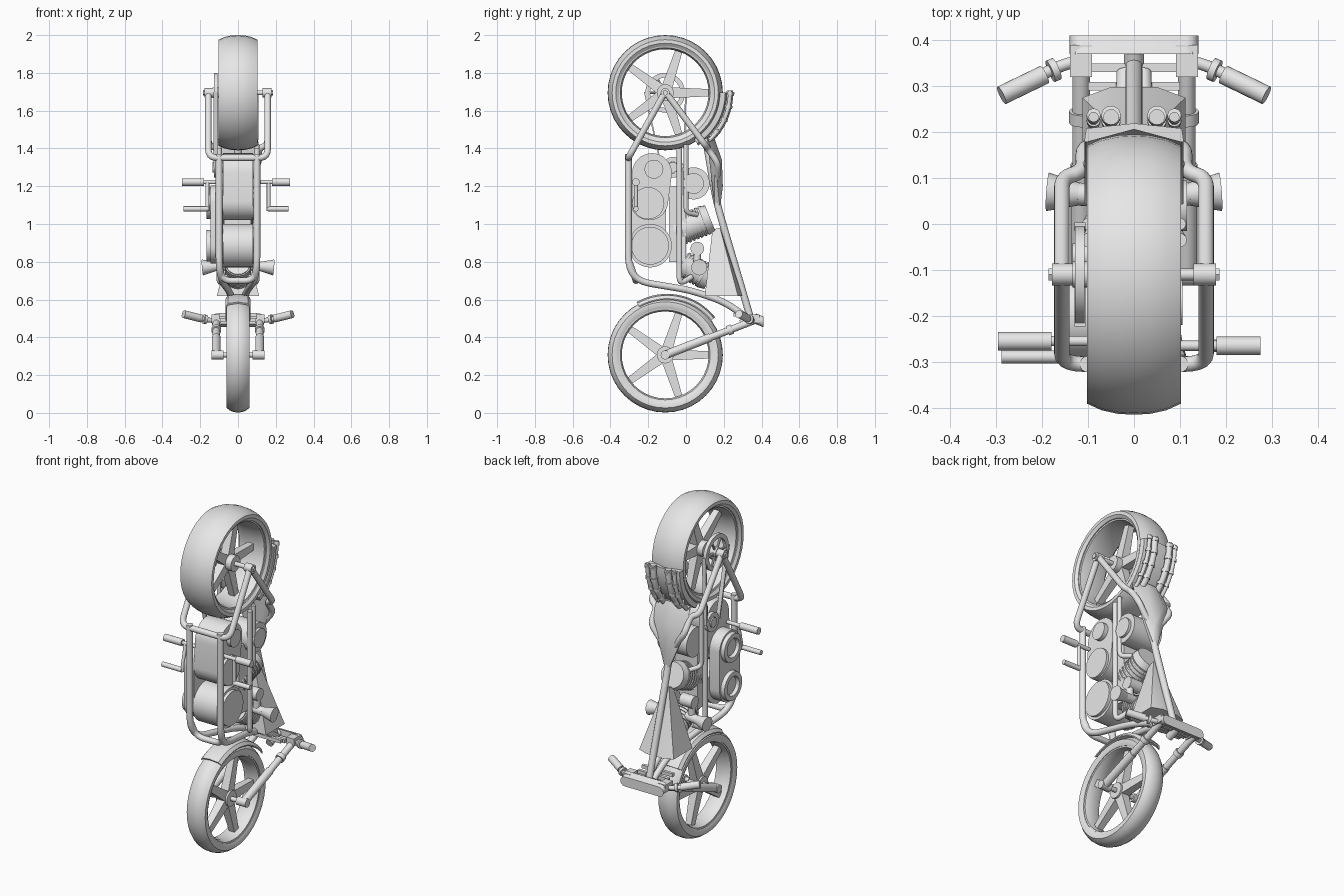
import bpy, bmesh
from math import sin, cos, radians, pi, tau
from mathutils import Vector, Matrix

if "Cube" in bpy.data.objects:
    bpy.data.objects.remove(bpy.data.objects["Cube"])

GREY = (0.8, 0.8, 0.8, 1)
mat = bpy.data.materials.new("plain_grey")
mat.use_nodes = True
mat.diffuse_color = GREY
mat.node_tree.nodes["Principled BSDF"].inputs["Base Color"].default_value = GREY
made = []


def finish(name, bm):
    bmesh.ops.recalc_face_normals(bm, faces=bm.faces)
    me = bpy.data.meshes.new(name)
    bm.to_mesh(me)
    bm.free()
    me.materials.append(mat)
    ob = bpy.data.objects.new(name, me)
    bpy.context.collection.objects.link(ob)
    made.append(ob)
    return ob


def cyl(name, a, b, r, r2=None, seg=20):
    a, b = Vector(a), Vector(b)
    d = b - a
    m = Matrix.Translation((a + b) / 2) @ d.to_track_quat("Z", "Y").to_matrix().to_4x4()
    bm = bmesh.new()
    bmesh.ops.create_cone(bm, cap_ends=True, segments=seg, radius1=r,
                          radius2=r if r2 is None else r2, depth=d.length, matrix=m)
    return finish(name, bm)


def tube(name, pts, r, bend=0.05):
    """Swept round tube with filleted corners."""
    P = [Vector(p) for p in pts]
    path = [P[0]]
    for q, p, n in zip(P, P[1:], P[2:]):
        u = p + (q - p).normalized() * min(bend, (q - p).length * 0.45)
        v = p + (n - p).normalized() * min(bend, (n - p).length * 0.45)
        for k in range(6):
            t = k / 5
            path.append(u * (1 - t) ** 2 + p * 2 * t * (1 - t) + v * t * t)
    path.append(P[-1])
    cu = bpy.data.curves.new(name + "_path", "CURVE")
    cu.dimensions = "3D"
    cu.bevel_depth, cu.bevel_resolution, cu.use_fill_caps = r, 6, True
    sp = cu.splines.new("POLY")
    sp.points.add(len(path) - 1)
    for pt, co in zip(sp.points, path):
        pt.co = (*co, 1)
    tmp = bpy.data.objects.new("path_helper", cu)
    bpy.context.collection.objects.link(tmp)
    me = bpy.data.meshes.new_from_object(
        tmp.evaluated_get(bpy.context.evaluated_depsgraph_get()))
    bpy.data.objects.remove(tmp)
    bm = bmesh.new()
    bm.from_mesh(me)
    bmesh.ops.remove_doubles(bm, verts=bm.verts, dist=1e-5)
    return finish(name, bm)


def ring(name, profile, y, z, start=0, sweep=360, seg=40):
    """Revolve a closed (radius, x) profile about the x axis through y, z."""
    bm = bmesh.new()
    a = radians(start)
    vs = [bm.verts.new((x, y + r * cos(a), z + r * sin(a))) for r, x in profile]
    es = [bm.edges.new((v, vs[i - 1])) for i, v in enumerate(vs)]
    if sweep < 360:
        cap = bm.faces.new(vs)
        bmesh.ops.spin(bm, geom=[cap], cent=(0, y, z), axis=(1, 0, 0),
                       angle=radians(sweep), steps=seg)
    else:
        bmesh.ops.spin(bm, geom=vs + es, cent=(0, y, z), axis=(1, 0, 0), angle=tau, steps=seg)
        bmesh.ops.remove_doubles(bm, verts=bm.verts, dist=1e-4)
    return finish(name, bm)


def hull(name, pts):
    bm = bmesh.new()
    for p in pts:
        bm.verts.new(p)
    bmesh.ops.convex_hull(bm, input=bm.verts)
    bmesh.ops.dissolve_limit(bm, angle_limit=0.02, verts=bm.verts, edges=bm.edges)
    return finish(name, bm)


def box(name, lo, hi):
    return hull(name, [(x, y, z) for x in (lo[0], hi[0]) for y in (lo[1], hi[1])
                       for z in (lo[2], hi[2])])


def capsule(name, circles, x0, x1, seg=32):
    """Rounded block wrapped around (y, z, radius) circles."""
    return hull(name, [(x, y + r * cos(tau * k / seg), z + r * sin(tau * k / seg))
                       for y, z, r in circles for k in range(seg) for x in (x0, x1)])


# Wheels
WY = -0.11
for tag, wz, w in (("rear", 1.695, 0.102), ("front", 0.307, 0.06)):
    half = [(0.246, 0.88), (0.262, 1), (0.281, 1), (0.295, 0.7), (0.303, 0.35)]
    ring(tag + "_tyre", [(r, -w * x) for r, x in half] + [(0.305, 0)]
         + [(r, w * x) for r, x in half[::-1]], WY, wz)
    ring(tag + "_rim", [(0.255, -w * 0.85), (0.238, -w * 0.8), (0.23, -w * 0.4),
                        (0.23, w * 0.4), (0.238, w * 0.8), (0.255, w * 0.85)], WY, wz)
    for k in range(5):
        a = tau * k / 5
        hull(tag + "_spoke", [(x * s, WY + r * cos(a) - h * sin(a), wz + r * sin(a) + h * cos(a))
                              for r, g, x in ((0.02, 0.029, 0.026), (0.236, 0.019, 0.018))
                              for h in (-g, g) for s in (-1, 1)])
    cyl(tag + "_hub", (-w * 0.6, WY, wz), (w * 0.6, WY, wz), 0.045)
    cyl(tag + "_axle", (-0.13, WY, wz), (0.13, WY, wz), 0.013)
    for s in (-1, 1):
        a, b = (0.13, 0.178) if tag == "rear" else (0.078, 0.14)
        cyl(tag + "_axle_cap", (s * a, WY, wz), (s * b, WY, wz), 0.024)
        if tag == "rear":
            cyl("axle_nut", (s * b, WY, wz), (s * 0.186, WY, wz), 0.015, seg=6)

# Fenders and tail pipes
ring("front_fender", [(0.298, -0.066), (0.315, -0.052), (0.323, 0), (0.315, 0.052),
                      (0.298, 0.066), (0.292, 0.064), (0.306, 0.046), (0.314, 0),
                      (0.306, -0.046), (0.292, -0.064)], WY + 0.01, 0.307, 38, 82, 16)
ring("rear_fender", [(0.29, -0.108), (0.318, -0.104), (0.329, 0), (0.318, 0.104), (0.29, 0.108),
                     (0.288, 0.104), (0.316, 0), (0.288, -0.104)], WY, 1.695, -58, 58, 14)
for x, r in ((-0.088, 0.011), (-0.05, 0.017), (0.05, 0.017), (0.088, 0.011)):
    arc = [(x, WY + 0.343 * cos(radians(d)), 1.695 + 0.343 * sin(radians(d)))
           for d in range(-50, 3, 4)]
    tube("tail_pipe", arc, r)
    for p in arc[::3]:
        cyl("pipe_collar", p, Vector(p) + Vector((0, 0.004, 0.018)), r + 0.004, seg=16)

# Main frame and swingarm
for s in (-1, 1):
    tube("frame_rail", [(s * 0.1, -0.305, 1.37), (s * 0.1, -0.305, 0.77), (s * 0.085, -0.25, 0.695),
                        (s * 0.05, 0.02, 0.65), (s * 0.025, 0.2, 0.59), (s * 0.02, 0.33, 0.5)],
         0.018, 0.07)
    tube("rear_stay", [(s * 0.157, WY, 1.7), (s * 0.157, 0.1, 1.42), (s * 0.11, 0.115, 1.4),
                       (s * 0.11, 0.17, 1.32), (s * 0.02, 0.16, 1.2)], 0.017, 0.035)
tube("rear_hoop", [(0.157, WY, 1.7), (0.157, -0.305, 1.35), (-0.157, -0.305, 1.35),
                   (-0.157, WY, 1.7)], 0.017, 0.05)
tube("lower_cross_tube", [(0.1, -0.3, 0.8), (0.085, -0.265, 0.7), (-0.085, -0.265, 0.7),
                          (-0.1, -0.3, 0.8)], 0.017, 0.05)
tube("backbone", [(0, 0.345, 0.49), (0, 0.16, 1.12), (0, 0.11, 1.42)], 0.019, 0.1)
cyl("steering_neck", (0, 0.29, 0.47), (0, 0.38, 0.503), 0.022)

# Fuel tank and seat
hull("fuel_tank", [(s * x, y, z) for s in (-1, 1) for x, y, z in
                   ((0.112, 0.275, 0.62), (0.05, 0.298, 0.62), (0.112, 0.1, 0.62),
                    (0.015, 0.14, 0.97), (0.015, 0.18, 0.98))])
hull("seat", [(s * x, y, z) for s in (-1, 1) for x, y, z in
              ((0.105, 0.11, 1.46), (0.03, 0.145, 1.47), (0.115, 0.15, 1.36), (0.05, 0.19, 1.34),
               (0.02, 0.195, 1.2), (0.07, 0.15, 1.24), (0.01, 0.18, 1.08), (0.01, 0.15, 1.1))])

# Front barrels, with flat end covers
capsule("lower_barrel", [(-0.19, 0.885, 0.115)], -0.08, 0.08)
capsule("upper_barrel", [(-0.195, 1.12, 0.1), (-0.18, 1.27, 0.105)], -0.08, 0.08)
cyl("lower_barrel_cover", (0.08, -0.19, 0.885), (0.098, -0.19, 0.885), 0.1, seg=32)
cyl("upper_barrel_cover", (0.08, -0.2, 1.11), (0.095, -0.2, 1.11), 0.085, seg=32)
cyl("filler_cap", (0.08, -0.17, 1.29), (0.105, -0.17, 1.29), 0.05)

# Left-hand drive cover, pulleys and belt
capsule("primary_cover", [(-0.2, 0.885, 0.095), (-0.2, 1.11, 0.095)], -0.145, -0.08)
for z in (0.885, 1.11):
    ring("cover_ring", [(0.052, -0.13), (0.086, -0.13), (0.082, -0.168), (0.056, -0.168)],
         -0.2, z, seg=28)
    cyl("cover_disc", (-0.13, -0.2, z), (-0.15, -0.2, z), 0.05)
for y, z, r in ((WY, 1.695, 0.105), (-0.07, 1.3, 0.055)):
    ring("pulley_rim", [(r - 0.025, -0.128), (r, -0.128), (r, -0.108), (r - 0.025, -0.108)], y, z)
    cyl("pulley_hub", (-0.08, y, z), (-0.134, y, z), 0.028)
    for k in range(6):
        a = tau * k / 6
        cyl("pulley_spoke", (-0.118, y, z),
            (-0.118, y + (r - 0.015) * cos(a), z + (r - 0.015) * sin(a)), 0.007, seg=8)
for s in (-1, 1):
    hull("drive_belt", [(x, y + d, z) for x in (-0.13, -0.106) for d in (0, s * 0.008)
                        for y, z in ((WY + s * 0.105, 1.7), (-0.07 + s * 0.055, 1.3))])

# Engine: crankcase, finned cylinders and heads
box("crankcase", (-0.075, -0.09, 0.8), (0.07, 0.0, 1.2))
cyl("gearbox", (-0.09, 0.04, 1.215), (0.1, 0.04, 1.215), 0.085, seg=28)
cyl("gearbox_cap", (0.1, 0.04, 1.215), (0.115, 0.04, 1.215), 0.055)
for base, tip, r in (((0, -0.06, 0.955), (0, 0.1, 1.02), 0.08),
                     ((0, -0.02, 0.79), (0, 0.1, 0.725), 0.07)):
    base, tip = Vector(base), Vector(tip)
    d = (tip - base).normalized()
    cyl("cylinder_barrel", base, tip, r - 0.006)
    for k in range(7):
        p = base.lerp(tip, 0.05 + k * 0.13)
        cyl("cooling_fin", p, p + d * 0.012, r, seg=24)
    cyl("cylinder_head", tip - d * 0.01, tip + d * 0.03, r + 0.002, r - 0.008, seg=24)
for s in (-1, 1):
    cyl("carburettor", (s * 0.02, 0.06, 0.87), (s * 0.1, 0.06, 0.87), 0.036)
    cyl("intake_neck", (s * 0.05, 0.06, 0.78), (s * 0.12, 0.065, 0.775), 0.025)
    cyl("intake_trumpet", (s * 0.12, 0.065, 0.775), (s * 0.188, 0.07, 0.77), 0.025, 0.042)
    cyl("intake_link", (s * 0.08, 0.06, 0.78), (s * 0.08, 0.06, 0.9), 0.02)
    tube("exhaust_pipe", [(s * 0.06, 0.03, 0.72), (s * 0.1, -0.035, 0.68), (s * 0.1, -0.035, 1.4)],
         0.015, 0.04)
    tube("upper_pipe", [(s * 0.06, 0.06, 1.05), (s * 0.1, 0.0, 1.06), (s * 0.1, 0.0, 1.42)],
         0.013, 0.03)

# Foot pegs, offset differently on each side
for s, end, y_top, y_low in ((1, 0.275, -0.265, -0.265), (-1, 0.296, -0.255, -0.289)):
    cyl("peg_bar", (s * 0.09, y_top, 1.222), (s * 0.19, y_top, 1.222), 0.011)
    cyl("upper_peg", (s * 0.18, y_top, 1.222), (s * end, y_top, 1.222), 0.02)
    cyl("lower_peg", (s * 0.16, y_low, 1.08), (s * (end - 0.008), y_low, 1.08), 0.014)
    cyl("peg_arm", (s * 0.162, y_low, 1.07), (s * 0.162, y_top, 1.225), 0.01)

# Fork, clamps and handlebars
for s in (-1, 1):
    x = s * 0.115
    cyl("fork_tube", (x, WY, 0.307), (x, 0.39, 0.5), 0.019)
    cyl("fork_slider", (x, WY, 0.307), (x, 0.13, 0.4), 0.023)
    cyl("fork_collar", (x, 0.22, 0.434), (x, 0.245, 0.444), 0.026)
    box("clamp_cheek", (x - 0.024, 0.32, 0.475), (x + 0.024, 0.39, 0.52))
    tube("handlebar", [(s * 0.1, 0.36, 0.49), (s * 0.16, 0.345, 0.49), (s * 0.25, 0.3, 0.512)],
         0.013, 0.03)
    cyl("grip", (s * 0.195, 0.325, 0.5), (s * 0.288, 0.28, 0.523), 0.021)
    cyl("grip_collar", (s * 0.168, 0.338, 0.494), (s * 0.182, 0.332, 0.497), 0.025)
hull("top_clamp", [(s * (0.113 + 0.027 * sin(t)), 0.39 + dy, 0.49 + 0.028 * cos(t) - dy * 0.4)
                   for s in (-1, 1) for dy in (-0.02, 0.02)
                   for t in [pi * k / 8 for k in range(9)]])
for y in (0.26, 0.3, 0.34):
    z = 0.52 - (y - 0.26) * 0.35
    box("clamp_slat", (-0.1, y - 0.009, z - 0.01), (0.1, y + 0.009, z + 0.01))

# Smooth shading with sharp edges kept
bpy.ops.object.select_all(action="DESELECT")
for ob in made:
    ob.select_set(True)
bpy.context.view_layer.objects.active = made[0]
bpy.ops.object.shade_smooth_by_angle(angle=radians(35))
